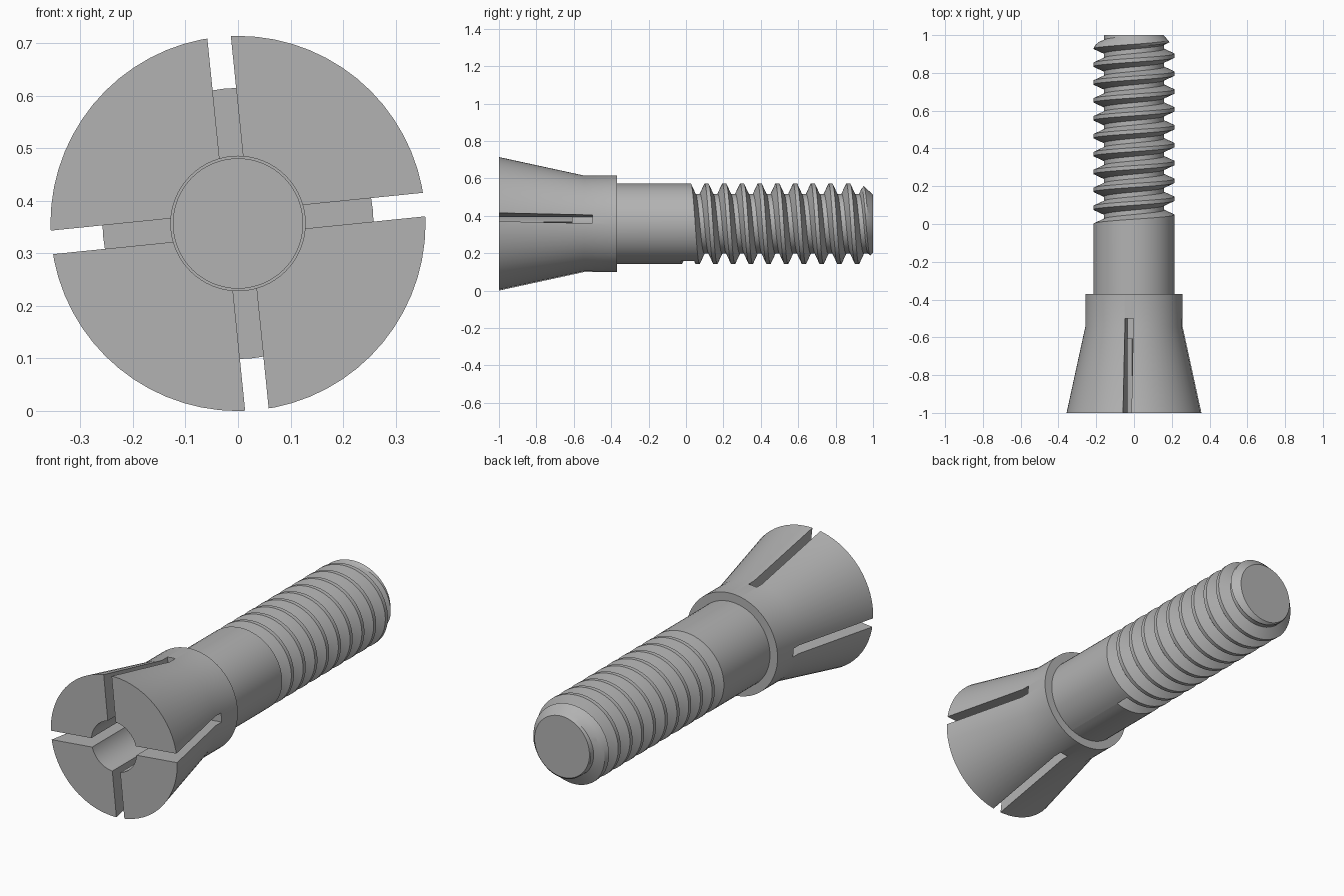
import bpy, bmesh, math
from mathutils import Matrix

cube = bpy.data.objects.get("Cube")
if cube:
    bpy.data.objects.remove(cube, do_unlink=True)

AXIS_Z = 0.357
SIDES = 64
SHAFT_R, ROOT_R = 0.215, 0.16
PITCH = 0.0947

steel = bpy.data.materials.new("grey steel")
steel.use_nodes = True
grey = (0.45, 0.45, 0.45, 1)
steel.diffuse_color = grey
steel.node_tree.nodes["Principled BSDF"].inputs["Base Color"].default_value = grey


def finish(name, bm):
    bmesh.ops.remove_doubles(bm, verts=bm.verts, dist=1e-5)
    bmesh.ops.dissolve_degenerate(bm, edges=bm.edges, dist=1e-5)
    bmesh.ops.recalc_face_normals(bm, faces=bm.faces)
    mesh = bpy.data.meshes.new(name)
    bm.to_mesh(mesh)
    bm.free()
    obj = bpy.data.objects.new(name, mesh)
    bpy.context.collection.objects.link(obj)
    mesh.materials.append(steel)
    obj.location.z = AXIS_Z
    return obj


def select(obj):
    bpy.ops.object.select_all(action="DESELECT")
    obj.select_set(True)
    bpy.context.view_layer.objects.active = obj


def smooth(obj):
    select(obj)
    bpy.ops.object.shade_smooth_by_angle(angle=math.radians(20))


def lathe(name, profile, closed):
    """Turn (radius, y) points about the long axis."""
    bm = bmesh.new()
    verts = [bm.verts.new((r, y, 0)) for r, y in profile]
    edges = [bm.edges.new(pair) for pair in zip(verts, verts[1:])]
    if closed:
        edges.append(bm.edges.new((verts[-1], verts[0])))
    bmesh.ops.spin(bm, geom=verts + edges, cent=(0, 0, 0), axis=(0, 1, 0),
                   angle=math.tau, steps=SIDES)
    return finish(name, bm)


# Flared sleeve with a through bore
sleeve = lathe("flared_sleeve", [(0.128, -1), (0.357, -1), (0.258, -0.545),
                                 (0.258, -0.37), (0.128, -0.37)], True)

# Four slots: two crossed blades cut from the mouth
for i in range(2):
    bm = bmesh.new()
    bmesh.ops.create_cube(bm, size=1)
    bmesh.ops.scale(bm, vec=(0.045, 0.6, 1), verts=bm.verts)
    bmesh.ops.translate(bm, vec=(0, -0.8, 0), verts=bm.verts)
    turn = Matrix.Rotation(math.radians(-5.8 + 90 * i), 3, "Y")
    bmesh.ops.rotate(bm, cent=(0, 0, 0), matrix=turn, verts=bm.verts)
    blade = finish("slot_cutter", bm)
    select(sleeve)
    cut = sleeve.modifiers.new("slot", "BOOLEAN")
    cut.operation = "DIFFERENCE"
    cut.solver = "EXACT"
    cut.object = blade
    bpy.context.view_layer.update()
    bpy.ops.object.modifier_apply(modifier=cut.name)
    bpy.data.objects.remove(blade, do_unlink=True)
smooth(sleeve)

# Inner pin seated in the bore
smooth(lathe("inner_pin", [(0, -0.61), (0.124, -0.61), (0.124, -0.38), (0, -0.38)], False))

# Threaded shaft: each column follows the helix, clipped by the end chamfer
MID_R = (SHAFT_R + ROOT_R) / 2
GROOVE = [(-0.037, SHAFT_R), (-0.0245, MID_R), (-0.012, ROOT_R),
          (0.012, ROOT_R), (0.0245, MID_R), (0.037, SHAFT_R)]
bm = bmesh.new()
columns = []
for s in range(SIDES + 1):
    phi = math.radians(293) - math.tau * s / SIDES
    points = [(-0.39, SHAFT_R)]
    for k in range(12):
        centre = 0.009 + PITCH * (k + s / SIDES)
        points += [(centre + dy, r) for dy, r in GROOVE]
    column = []
    for y, r in points:
        y = min(y, 1)
        r = min(r, 0.155 + (1 - y) * 0.95)
        column.append(bm.verts.new((r * math.cos(phi), y, r * math.sin(phi))))
    columns.append(column)
for a, b in zip(columns, columns[1:]):
    for j in range(len(a) - 1):
        bm.faces.new((a[j], a[j + 1], b[j + 1], b[j]))
# Groove start wall and both end caps
bm.faces.new(columns[0][1:len(GROOVE) + 1])
for row in (0, -1):
    bm.faces.new([c[row] for c in columns[:-1]])
smooth(finish("threaded_shaft", bm))
